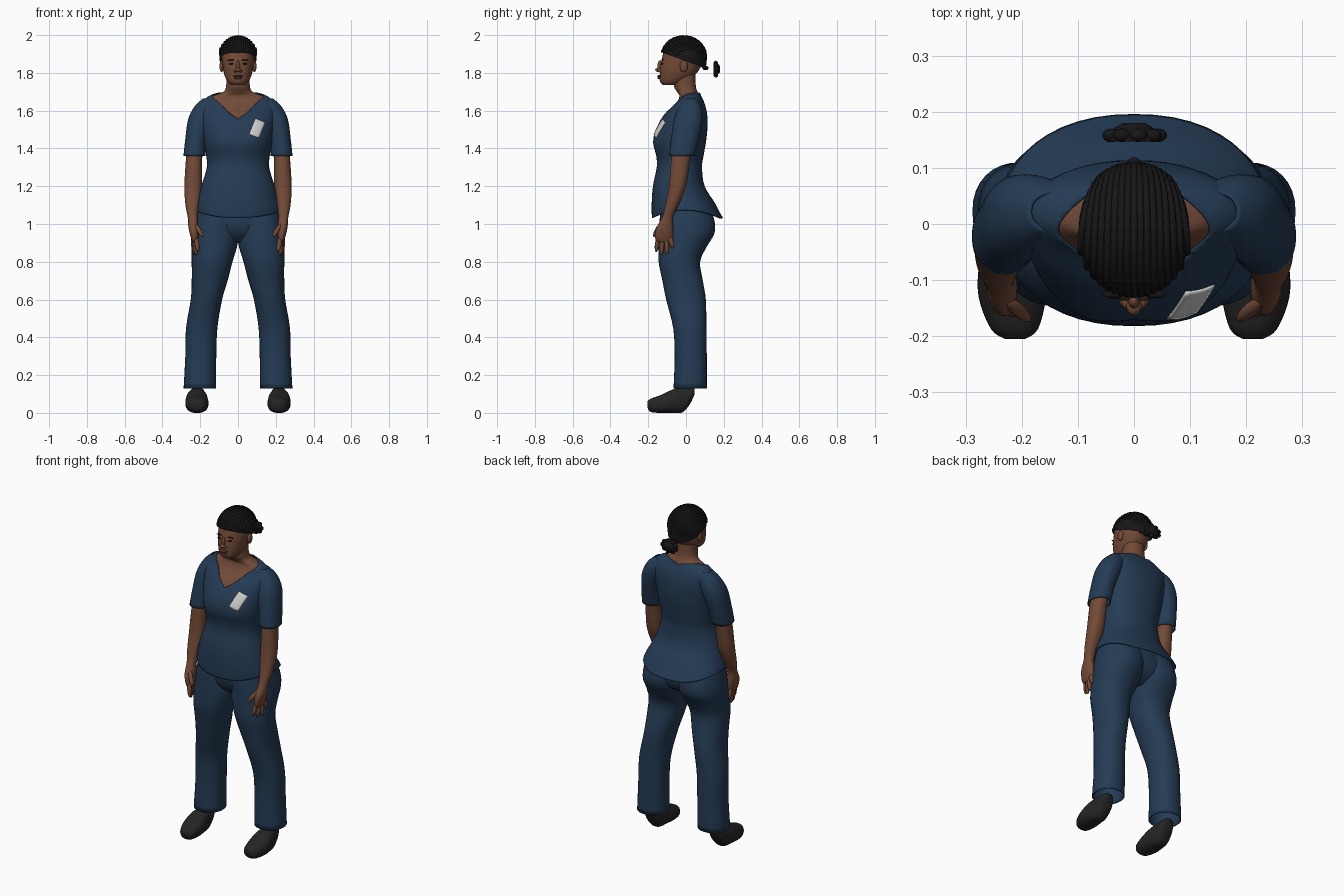
import bpy, bmesh, math
from mathutils import Vector, Matrix
from mathutils.bvhtree import BVHTree

cube = bpy.data.objects.get("Cube")
if cube:
    bpy.data.objects.remove(cube, do_unlink=True)


def material(name, rgb):
    m = bpy.data.materials.new(name)
    m.use_nodes = True
    m.diffuse_color = (*rgb, 1)
    m.node_tree.nodes["Principled BSDF"].inputs["Base Color"].default_value = (*rgb, 1)
    return m


NAVY = material("navy cloth", (0.018, 0.044, 0.09))
SKIN = material("brown skin", (0.17, 0.068, 0.038))
LIP = material("dark lip", (0.11, 0.04, 0.028))
HAIR = material("black hair", (0.008, 0.008, 0.008))
SHOE = material("charcoal shoe", (0.018, 0.018, 0.018))
CARD = material("pale grey card", (0.65, 0.65, 0.65))


def finish(name, bm, mat):
    bmesh.ops.recalc_face_normals(bm, faces=bm.faces)
    me = bpy.data.meshes.new(name)
    bm.to_mesh(me)
    bm.free()
    me.materials.append(mat)
    for p in me.polygons:
        p.use_smooth = True
    ob = bpy.data.objects.new(name, me)
    bpy.context.collection.objects.link(ob)
    return ob


def smooth_rings(rings, steps):
    """Catmull-Rom interpolation between the key cross-sections."""
    r = [Vector(q) for q in rings]
    out = []
    for i in range(len(r) - 1):
        a, b, c, d = r[max(i - 1, 0)], r[i], r[i + 1], r[min(i + 2, len(r) - 1)]
        for k in range(steps):
            t = k / steps
            out.append(b + (c - a) * t / 2 + (a * 2 - b * 5 + c * 4 - d) * t * t / 2
                       + (b * 3 - a - c * 3 + d) * t ** 3 / 2)
    return out + [r[-1]]


def loft(name, rings, mat, side=1, axis="z", power=2.2, n=32, steps=4, caps=True, shape=None):
    """Rings are (position, centre, centre, radius, radius) along the axis."""
    bm = bmesh.new()
    loops = []
    for h, ca, cb, ra, rb in smooth_rings(rings, steps):
        loop = []
        for j in range(n):
            c, s = math.cos(math.tau * j / n), math.sin(math.tau * j / n)
            a = ca + ra * math.copysign(abs(c) ** (2 / power), c)
            b = cb + rb * math.copysign(abs(s) ** (2 / power), s)
            co = Vector((a * side, b, h) if axis == "z" else (a * side, h, b))
            loop.append(bm.verts.new(shape(co) if shape else co))
        loops.append(loop)
    for lo, hi in zip(loops, loops[1:]):
        for j in range(n):
            k = (j + 1) % n
            bm.faces.new((lo[j], lo[k], hi[k], hi[j]))
    if caps:
        bm.faces.new(loops[0])
        bm.faces.new(loops[-1])
    return finish(name, bm, mat)


def ellipsoid(name, centre, radii, mat, direction=None):
    bm = bmesh.new()
    rot = direction.to_track_quat("Z", "Y").to_matrix().to_4x4() if direction else Matrix()
    mtx = Matrix.Translation(centre) @ rot @ Matrix.Diagonal((*radii, 1))
    bmesh.ops.create_uvsphere(bm, u_segments=16, v_segments=10, radius=1, matrix=mtx)
    return finish(name, bm, mat)


def trim(ob, planes, remove):
    """Slice along planes, then delete the faces the rule picks."""
    bm = bmesh.new()
    bm.from_mesh(ob.data)
    for co, no in planes:
        bmesh.ops.bisect_plane(bm, geom=bm.verts[:] + bm.edges[:] + bm.faces[:],
                               plane_co=co, plane_no=no, dist=0.0001)
    gone = [f for f in bm.faces if remove(f.calc_center_median())]
    bmesh.ops.delete(bm, geom=gone, context="FACES")
    bm.to_mesh(ob.data)
    bm.free()


def thicken(ob, t=0.005):
    mod = ob.modifiers.new("cloth thickness", "SOLIDIFY")
    mod.thickness = t
    mod.offset = -1


# Shirt body: flared hem, waist, bust and a V neckline
def shape_shirt(co):
    x, y, z = co
    if z < 1.12:
        z += (1.12 - z) / 0.07 * (0.02 - 0.045 * min(1, (y / 0.18) ** 2))
    if y < 0:
        y -= 0.012 * math.exp(-((abs(x) - 0.085) ** 2 + (z - 1.43) ** 2) / 0.004)
    return Vector((x, y, z))


lower = [(1.055, 0, 0.008, 0.24, 0.188), (1.1, 0, -0.01, 0.23, 0.172), (1.2, 0, -0.038, 0.195, 0.137),
         (1.3, 0, -0.035, 0.165, 0.12), (1.36, 0, -0.032, 0.168, 0.125), (1.43, 0, -0.032, 0.18, 0.137)]
upper = [(1.5, 0, -0.023, 0.188, 0.136), (1.58, 0, -0.002, 0.2, 0.114), (1.64, 0, 0.018, 0.195, 0.08),
         (1.68, 0, 0.018, 0.15, 0.062), (1.7, 0, 0.018, 0.09, 0.056)]
shirt = loft("shirt_body", lower + upper, NAVY, n=48, caps=False, shape=shape_shirt)
trim(shirt, [((0, 0, 1.635), (s * -0.38, -0.59, 1)) for s in (1, -1)],
     lambda c: c.z > 1.635 + 0.38 * abs(c.x) + 0.59 * c.y)
thicken(shirt)

# Chest card, laid onto the shirt surface
bm = bmesh.new()
bm.from_mesh(shirt.data)
tree = BVHTree.FromBMesh(bm)
bm.free()
bm = bmesh.new()
bmesh.ops.create_grid(bm, x_segments=6, y_segments=8, size=1,
                      matrix=Matrix.Rotation(math.radians(-22), 4, "Z") @ Matrix.Diagonal((0.028, 0.045, 1, 1)))
for v in bm.verts:
    x, z = 0.102 + v.co.x, 1.507 + v.co.y
    hit = tree.ray_cast(Vector((x, -1, z)), Vector((0, 1, 0)))[0]
    v.co = (x, (hit.y if hit else -0.15) - 0.005, z)
card = finish("chest_card", bm, CARD)
thicken(card, 0.004)

# Neck and upper chest skin
chest = [(z - 0.004, x, y, rx - 0.01, ry - 0.009) for z, x, y, rx, ry in upper[:-1]]
loft("neck_and_chest", chest + [(1.698, 0, 0.008, 0.08, 0.054), (1.73, 0, -0.006, 0.063, 0.058),
                                (1.8, 0, -0.01, 0.06, 0.06)], SKIN)

# Trouser pelvis
loft("trouser_seat", [(0.9, 0, -0.01, 0.1, 0.06), (0.95, 0, 0, 0.18, 0.12),
                      (1.02, 0, 0, 0.215, 0.138), (1.1, 0, -0.005, 0.21, 0.125)], NAVY)

for side, label in ((1, "left"), (-1, "right")):
    # Trouser leg
    leg = loft(label + "_trouser_leg", [
        (0.13, 0.202, 0.022, 0.086, 0.088), (0.3, 0.197, 0.025, 0.082, 0.085),
        (0.45, 0.192, 0.02, 0.083, 0.088), (0.6, 0.167, 0, 0.083, 0.105),
        (0.7, 0.15, -0.018, 0.095, 0.107), (0.8, 0.137, -0.035, 0.108, 0.11),
        (0.88, 0.125, -0.018, 0.12, 0.128), (0.95, 0.12, 0.003, 0.125, 0.147),
        (1.02, 0.112, 0.005, 0.124, 0.145), (1.1, 0.105, -0.005, 0.112, 0.125)],
        NAVY, side, caps=False)
    thicken(leg)
    # Shoe
    loft(label + "_shoe", [
        (-0.205, 0.212, 0.045, 0.018, 0.014), (-0.187, 0.213, 0.04, 0.042, 0.035),
        (-0.13, 0.217, 0.048, 0.06, 0.048), (-0.07, 0.218, 0.062, 0.058, 0.062),
        (-0.02, 0.217, 0.068, 0.048, 0.066), (0.02, 0.215, 0.09, 0.042, 0.045),
        (0.045, 0.215, 0.115, 0.028, 0.018)], SHOE, side, axis="y", power=2.4)
    # Sleeve
    sleeve = loft(label + "_sleeve", [
        (1.36, 0.231, -0.022, 0.058, 0.068), (1.45, 0.222, -0.005, 0.057, 0.074),
        (1.55, 0.2, 0.012, 0.065, 0.076), (1.62, 0.17, 0.022, 0.062, 0.06),
        (1.665, 0.14, 0.022, 0.045, 0.035)], NAVY, side, caps=False)
    thicken(sleeve)
    # Arm running into the palm
    loft(label + "_arm", [
        (0.905, 0.228, -0.115, 0.012, 0.038), (0.93, 0.23, -0.117, 0.02, 0.047),
        (0.98, 0.235, -0.113, 0.027, 0.044), (1.035, 0.24, -0.098, 0.026, 0.029),
        (1.1, 0.242, -0.075, 0.036, 0.035), (1.2, 0.238, -0.045, 0.046, 0.045),
        (1.34, 0.233, -0.028, 0.043, 0.051), (1.42, 0.226, -0.012, 0.044, 0.052)], SKIN, side)
    # Fingers and thumb, each from knuckle to tip
    fingers = {"index_finger": ((0.225, -0.145, 0.94), (0.212, -0.158, 0.855)),
               "middle_finger": ((0.228, -0.125, 0.93), (0.222, -0.13, 0.84)),
               "ring_finger": ((0.232, -0.105, 0.93), (0.232, -0.1, 0.842)),
               "little_finger": ((0.235, -0.088, 0.94), (0.24, -0.07, 0.875)),
               "thumb": ((0.228, -0.135, 1.0), (0.187, -0.17, 0.935))}
    for part, (a, b) in fingers.items():
        a, b = (Vector((p[0] * side, p[1], p[2])) for p in (a, b))
        ellipsoid(label + "_" + part, (a + b) / 2, (0.0125, 0.0125, (b - a).length / 2 + 0.004), SKIN, b - a)
    # Ear, eye and brow
    ellipsoid(label + "_ear", (side * 0.087, -0.012, 1.835), (0.011, 0.021, 0.031), SKIN)
    ellipsoid(label + "_eye", (side * 0.035, -0.127, 1.848), (0.014, 0.006, 0.005), HAIR)
    ellipsoid(label + "_brow", (side * 0.037, -0.125, 1.868), (0.02, 0.006, 0.003), HAIR)
    ellipsoid(label + "_nostril", (side * 0.013, -0.14, 1.811), (0.009, 0.011, 0.008), SKIN)

# Head
loft("head", [(1.735, 0, -0.085, 0.035, 0.038), (1.755, 0, -0.068, 0.056, 0.07),
              (1.79, 0, -0.045, 0.072, 0.094), (1.83, 0, -0.03, 0.081, 0.107),
              (1.88, 0, -0.015, 0.087, 0.112), (1.93, 0, -0.015, 0.08, 0.096),
              (1.97, 0, -0.018, 0.05, 0.058)], SKIN)
ellipsoid("nose_tip", (0, -0.145, 1.816), (0.014, 0.018, 0.012), SKIN)
ellipsoid("nose_bridge", (0, -0.138, 1.838), (0.01, 0.013, 0.028), SKIN)
ellipsoid("upper_lip", (0, -0.14, 1.783), (0.026, 0.012, 0.006), LIP)
ellipsoid("lower_lip", (0, -0.14, 1.774), (0.022, 0.012, 0.007), LIP)

# Hair cap with a slanted hairline
cap = loft("hair_cap", [(1.79, 0, 0, 0.084, 0.1), (1.85, 0, -0.01, 0.096, 0.118),
                        (1.9, 0, -0.012, 0.098, 0.119), (1.94, 0, -0.014, 0.085, 0.102),
                        (1.975, 0, -0.014, 0.055, 0.065), (1.992, 0, -0.014, 0.02, 0.024)], HAIR, power=2.1)
trim(cap, [((0, 0, 1.862), (0, 0.36, 1))], lambda c: c.z < 1.862 - 0.36 * c.y)

# Braided rows running front to back, gathered at the nape
rows = bpy.data.curves.new("braid_rows", "CURVE")
rows.dimensions = "3D"
rows.bevel_depth = 0.0078
rows.bevel_resolution = 2
ROWS, POINTS = 17, 36
for i in range(ROWS):
    s = 2 * i / (ROWS - 1) - 1
    line = rows.splines.new("POLY")
    line.points.add(POINTS - 1)
    for j, p in enumerate(line.points):
        t = j / (POINTS - 1)
        a = math.radians(12 + 198 * t)
        x = 0.094 * s * (1 - 0.75 * t ** 4)
        k = math.sqrt(1 - (x / 0.1) ** 2)
        p.co = (x, -0.012 - 0.117 * k * math.cos(a), 1.885 + 0.1075 * k * math.sin(a), 1)
        p.radius = 1 if j % 2 else 0.8
rows.materials.append(HAIR)
bpy.context.collection.objects.link(bpy.data.objects.new("braid_rows", rows))

# Nape knot and bun
ellipsoid("nape_knot", (0, 0.103, 1.826), (0.014, 0.016, 0.012), HAIR)
loft("bun_core", [(0.147, 0, 1.82, 0.05, 0.038), (0.163, 0, 1.82, 0.045, 0.034),
                  (0.18, 0, 1.82, 0.02, 0.016)], HAIR, axis="y")
for i in range(9):
    a = math.tau * i / 9
    ellipsoid(f"bun_braid_{i + 1}", (0.043 * math.cos(a), 0.158, 1.82 + 0.031 * math.sin(a)),
              (0.016, 0.012, 0.014), HAIR)
